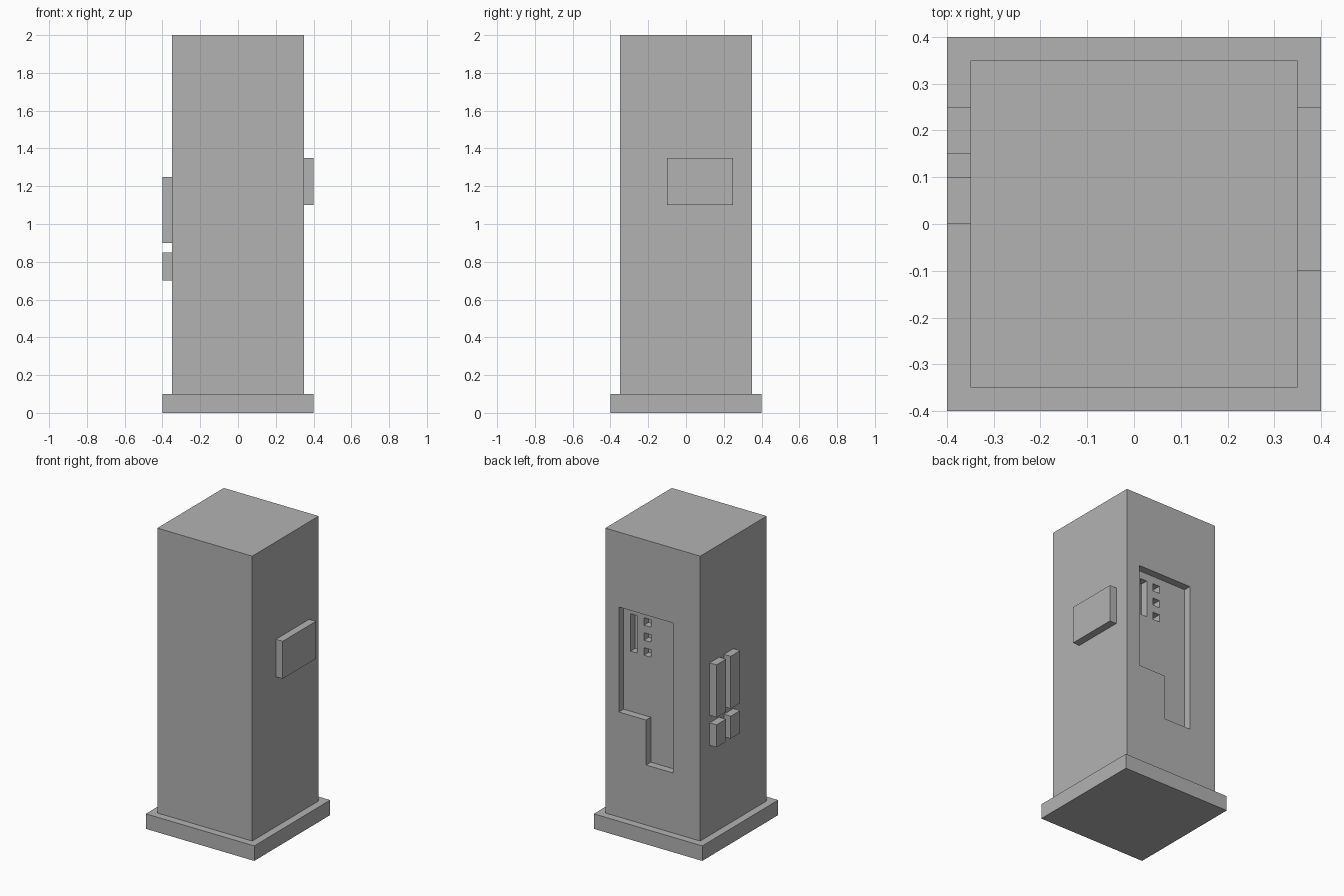
import bpy
import bmesh
from mathutils import Vector

cube = bpy.data.objects.get("Cube")
if cube:
    bpy.data.objects.remove(cube, do_unlink=True)

grey = bpy.data.materials.new("plain_grey")
grey.use_nodes = True
colour = (0.45, 0.45, 0.45, 1)
grey.diffuse_color = colour
grey.node_tree.nodes["Principled BSDF"].inputs["Base Color"].default_value = colour


def finish(name, bm):
    bmesh.ops.recalc_face_normals(bm, faces=bm.faces)
    mesh = bpy.data.meshes.new(name)
    bm.to_mesh(mesh)
    bm.free()
    mesh.materials.append(grey)
    obj = bpy.data.objects.new(name, mesh)
    bpy.context.collection.objects.link(obj)
    return obj


def prism(name, outline, y0, y1):
    """Extrude an (x, z) outline from y0 to y1."""
    bm = bmesh.new()
    face = bm.faces.new([bm.verts.new((x, y0, z)) for x, z in outline])
    ext = bmesh.ops.extrude_face_region(bm, geom=[face])
    verts = [v for v in ext["geom"] if isinstance(v, bmesh.types.BMVert)]
    bmesh.ops.translate(bm, verts=verts, vec=Vector((0, y1 - y0, 0)))
    return finish(name, bm)


def box(name, x, y, z):
    corners = [(x[0], z[0]), (x[1], z[0]), (x[1], z[1]), (x[0], z[1])]
    return prism(name, corners, *y)


def carve(target, cutter):
    cutter.hide_render = True
    cutter.hide_viewport = True
    mod = target.modifiers.new(cutter.name, "BOOLEAN")
    mod.operation = "DIFFERENCE"
    mod.solver = "EXACT"
    mod.object = cutter


# Plinth and tall cabinet
box("base", (-0.4, 0.4), (-0.4, 0.4), (0, 0.1))
body = box("cabinet", (-0.35, 0.35), (-0.35, 0.35), (0.1, 2))

# Stepped recess in the back
recess = [(0.25, 1.5), (-0.15, 1.5), (-0.15, 0.5),
          (0.05, 0.5), (0.05, 0.8), (0.25, 0.8)]
carve(body, prism("recess_cutter", recess, 0.3, 0.4))

# Slot and three square holes in the recess floor
carve(body, box("slot_cutter", (0.15, 0.2), (0.25, 0.32), (1.2, 1.45)))
for i in range(3):
    z = 1.2 + 0.1 * i
    carve(body, box(f"hole_cutter_{i + 1}", (0.05, 0.1), (0.25, 0.32), (z, z + 0.05)))

# Panel on the left side
box("left_panel", (0.35, 0.4), (-0.1, 0.25), (1.1, 1.35))

# Pairs of raised blocks on the right side
for label, y in (("front", 0), ("rear", 0.15)):
    box(f"{label}_tall_block", (-0.4, -0.35), (y, y + 0.1), (0.9, 1.25))
    box(f"{label}_short_block", (-0.4, -0.35), (y, y + 0.1), (0.7, 0.85))
